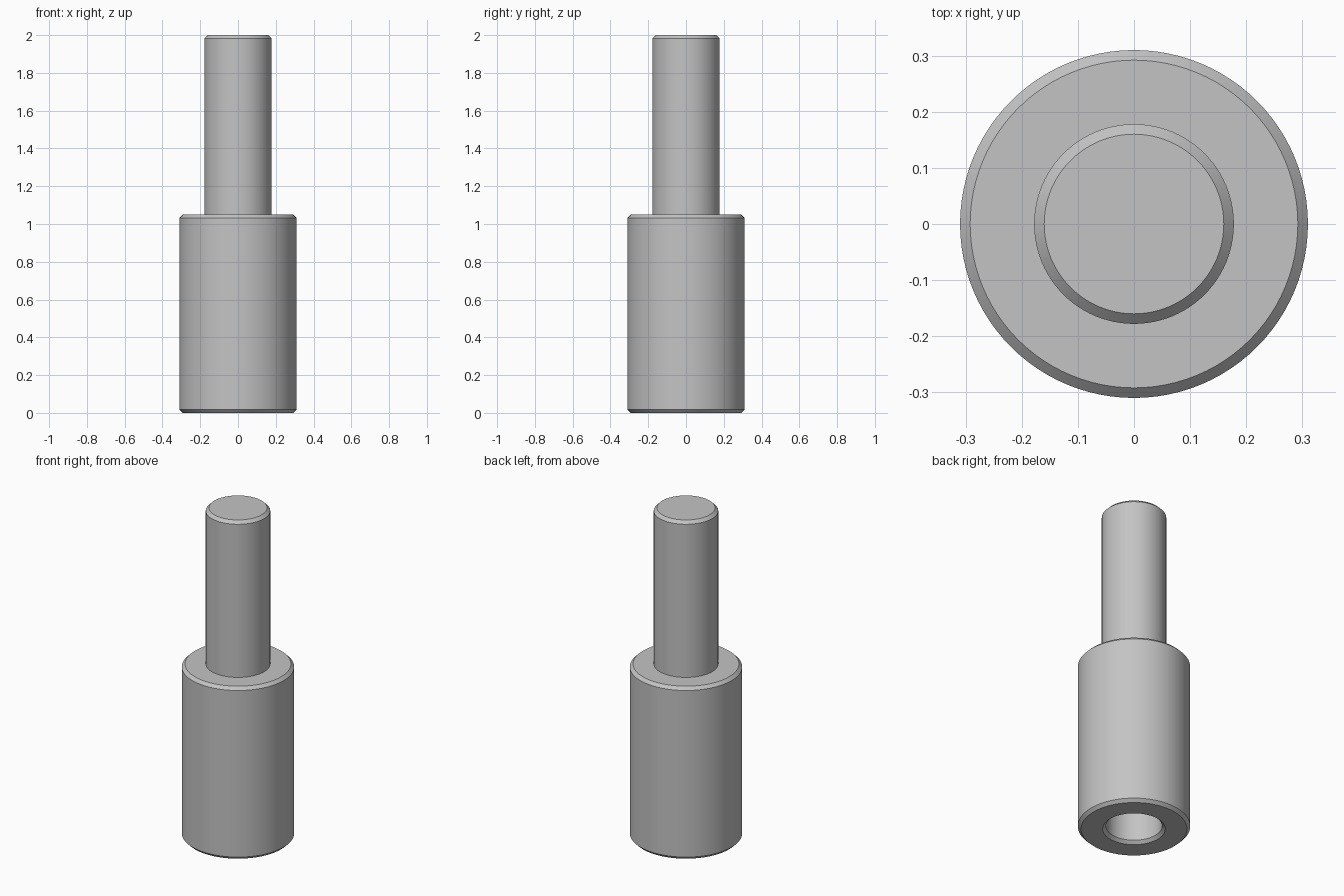
import bpy, bmesh, math

cube = bpy.data.objects.get("Cube")
if cube:
    bpy.data.objects.remove(cube, do_unlink=True)

STEPS = 96
C = 0.018            # chamfer size
BODY_R, PIN_R, BORE_R = 0.31, 0.178, 0.155
SHOULDER, TOP, BORE_DEPTH = 1.05, 2.0, 0.75

steel = bpy.data.materials.new("steel grey")
steel.use_nodes = True
colour = (0.55, 0.55, 0.55, 1)
steel.diffuse_color = colour
steel.node_tree.nodes["Principled BSDF"].inputs["Base Color"].default_value = colour


def lathe(name, profile):
    """Revolve an (r, z) profile around the z axis."""
    bm = bmesh.new()
    verts = [bm.verts.new((r, 0, z)) for r, z in profile]
    edges = [bm.edges.new(pair) for pair in zip(verts, verts[1:])]
    bmesh.ops.spin(bm, geom=verts + edges, cent=(0, 0, 0), axis=(0, 0, 1),
                   angle=math.tau, steps=STEPS)
    bmesh.ops.remove_doubles(bm, verts=bm.verts[:], dist=1e-5)
    bmesh.ops.recalc_face_normals(bm, faces=bm.faces[:])
    mesh = bpy.data.meshes.new(name)
    bm.to_mesh(mesh)
    bm.free()
    mesh.materials.append(steel)
    obj = bpy.data.objects.new(name, mesh)
    bpy.context.collection.objects.link(obj)
    bpy.ops.object.select_all(action='DESELECT')
    obj.select_set(True)
    bpy.context.view_layer.objects.active = obj
    bpy.ops.object.shade_smooth_by_angle(angle=math.radians(25))
    return obj


# Stepped pin: blind bore, wide body, narrow pin, all with chamfered rims
lathe("stepped_pin", [
    (0, BORE_DEPTH),
    (BORE_R, BORE_DEPTH),
    (BORE_R, C),
    (BORE_R + C, 0),
    (BODY_R - C, 0),
    (BODY_R, C),
    (BODY_R, SHOULDER - C),
    (BODY_R - C, SHOULDER),
    (PIN_R, SHOULDER),
    (PIN_R, TOP - C),
    (PIN_R - C, TOP),
    (0, TOP),
])
